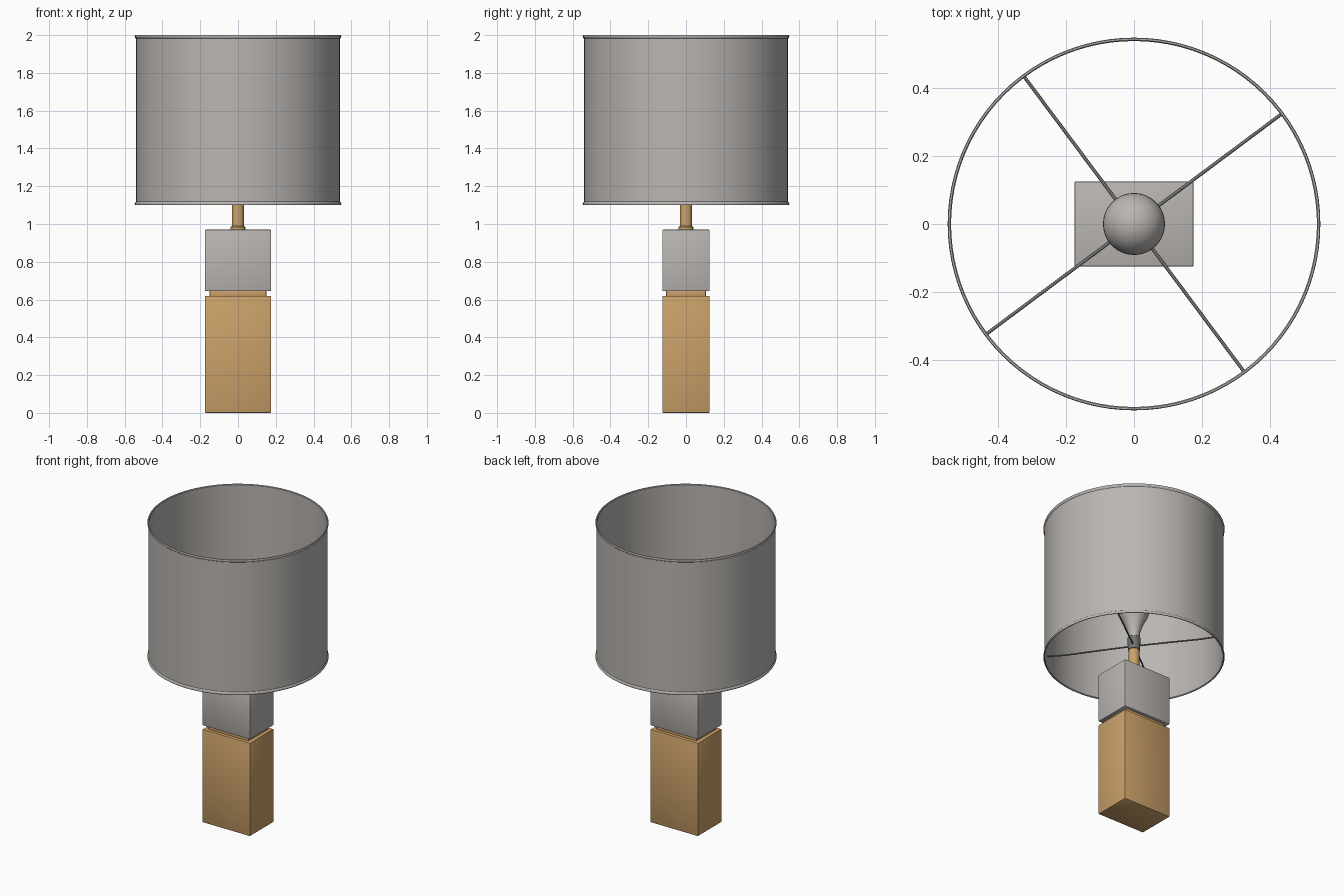
import bpy, bmesh, math
from mathutils import Vector

if "Cube" in bpy.data.objects:
    bpy.data.objects.remove(bpy.data.objects["Cube"])


def material(name, r, g, b):
    def lin(c):
        c /= 255
        return c / 12.92 if c < 0.04 else ((c + 0.055) / 1.055) ** 2.4
    m = bpy.data.materials.new(name)
    m.diffuse_color = (lin(r), lin(g), lin(b), 1)
    m.use_nodes = True
    m.node_tree.nodes["Principled BSDF"].inputs["Base Color"].default_value = m.diffuse_color
    return m


WOOD = material("warm wood", 203, 161, 105)
GREY = material("warm grey", 186, 182, 178)
METAL = material("dark metal", 112, 115, 114)


def finish(name, bm, mat, smooth=True):
    bmesh.ops.recalc_face_normals(bm, faces=bm.faces)
    mesh = bpy.data.meshes.new(name)
    bm.to_mesh(mesh)
    bm.free()
    mesh.materials.append(mat)
    ob = bpy.data.objects.new(name, mesh)
    bpy.context.collection.objects.link(ob)
    if smooth:
        bpy.ops.object.select_all(action='DESELECT')
        ob.select_set(True)
        bpy.context.view_layer.objects.active = ob
        bpy.ops.object.shade_smooth_by_angle(angle=math.radians(35))
    return ob


def box(name, hx, hy, z0, z1, mat, bevel=0.004):
    bm = bmesh.new()
    bmesh.ops.create_cube(bm, size=1)
    for v in bm.verts:
        v.co = Vector((v.co.x * 2 * hx, v.co.y * 2 * hy, (z0 + z1) / 2 + v.co.z * (z1 - z0)))
    bmesh.ops.bevel(bm, geom=bm.edges[:], offset=bevel, segments=2, profile=0.5, affect='EDGES')
    return finish(name, bm, mat)


def lathe(name, profile, mat, closed=False, steps=64):
    """Spin (radius, z) points about the z axis."""
    bm = bmesh.new()
    vs = [bm.verts.new((r, 0, z)) for r, z in profile]
    edges = [bm.edges.new(p) for p in zip(vs, vs[1:])]
    if closed:
        edges.append(bm.edges.new((vs[-1], vs[0])))
    bmesh.ops.spin(bm, geom=vs + edges, cent=(0, 0, 0), axis=(0, 0, 1),
                   angle=math.tau, steps=steps, use_duplicate=False)
    bmesh.ops.remove_doubles(bm, verts=bm.verts, dist=1e-5)
    return finish(name, bm, mat)


# Stacked block base
box("wood_base_block", 0.175, 0.125, 0.0, 0.62, WOOD)
box("wood_spacer", 0.15, 0.105, 0.615, 0.65, WOOD, 0.002)
box("grey_upper_block", 0.175, 0.125, 0.645, 0.97, GREY)

# Stem with a small collar
lathe("stem", [(0, 0.965), (0.04, 0.965), (0.04, 0.984), (0.033, 0.99),
               (0.033, 1.155), (0, 1.155)], WOOD, steps=32)

# Lamp socket
lathe("socket", [(0, 1.15), (0.036, 1.15), (0.036, 1.185), (0.039, 1.19),
                 (0.039, 1.235), (0.034, 1.24), (0, 1.24)], METAL, steps=32)

# Bulb: flared neck running into a sphere
R, ZC = 0.091, 1.42
bulb = [(0, 1.235), (0.034, 1.235), (0.036, 1.27), (0.048, 1.31), (0.068, 1.355)]
bulb += [(R * math.cos(a), ZC + R * math.sin(a))
         for a in (math.radians(-25 + 11.5 * i) for i in range(10))]
bulb.append((0, ZC + R))
lathe("bulb", bulb, GREY, steps=40)

# Thin drum shade with rolled rims at both ends
lathe("drum_shade", [(0.537, 1.104), (0.540, 1.1), (0.545, 1.1), (0.547, 1.105), (0.546, 1.112),
                     (0.541, 1.118), (0.541, 1.982), (0.546, 1.988), (0.547, 1.995),
                     (0.545, 2.0), (0.540, 2.0), (0.537, 1.996)], GREY, closed=True, steps=96)

# Four wire arms holding the shade to the socket
for i in range(4):
    ang = math.radians(36.7 + 90 * i)
    curve = bpy.data.curves.new("shade_arm", 'CURVE')
    curve.dimensions = '3D'
    curve.bevel_depth = 0.005
    curve.bevel_resolution = 2
    curve.use_fill_caps = True
    path = [(0.03, 1.18), (0.2, 1.178), (0.4, 1.174), (0.48, 1.176), (0.539, 1.182)]
    sp = curve.splines.new('POLY')
    sp.points.add(len(path) - 1)
    for p, (r, z) in zip(sp.points, path):
        p.co = (r * math.cos(ang), r * math.sin(ang), z, 1)
    curve.materials.append(METAL)
    bpy.context.collection.objects.link(bpy.data.objects.new(f"shade_arm_{i + 1}", curve))
